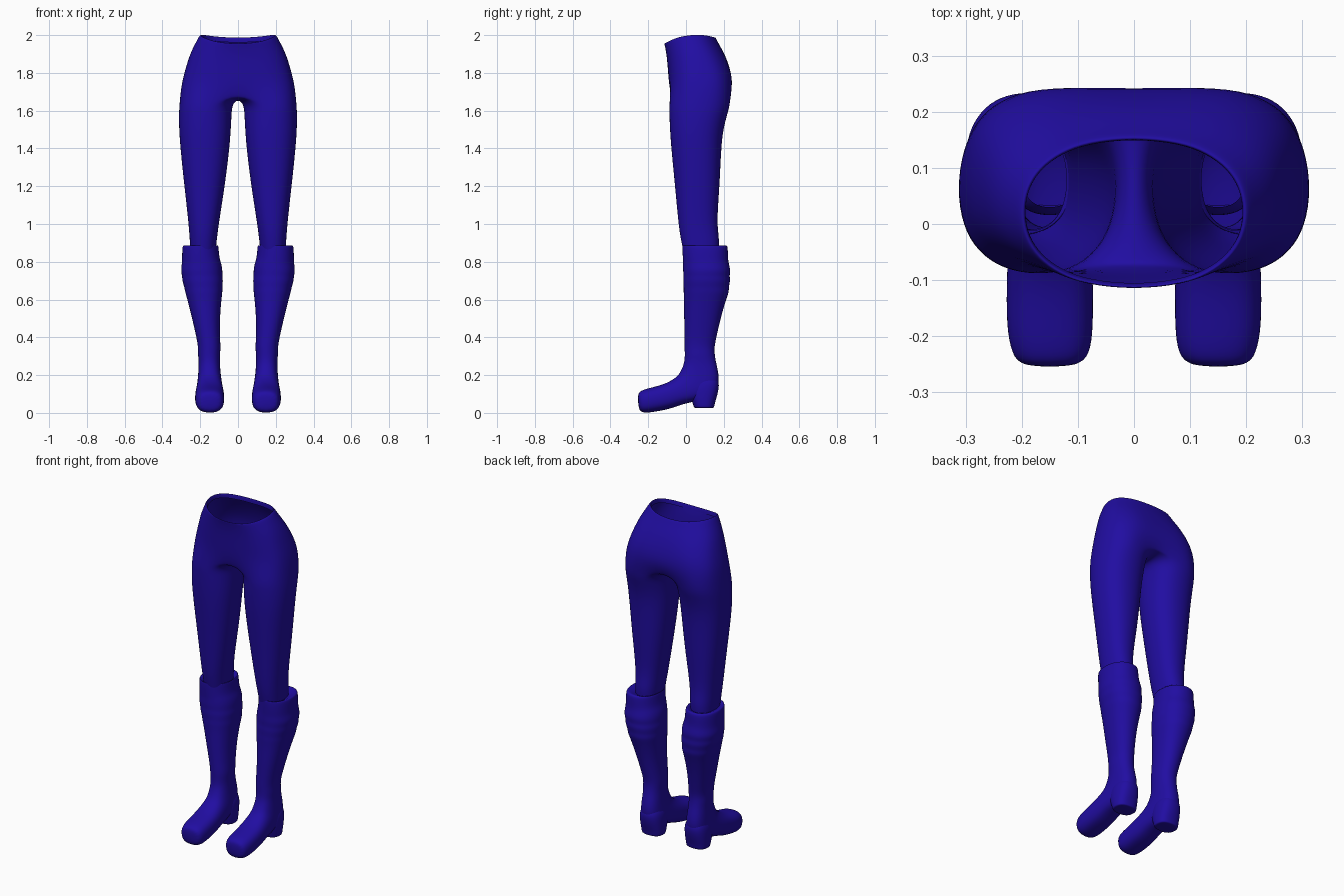
import bpy, bmesh, math

N = 16
blue = bpy.data.materials.new("dark_blue")
blue.diffuse_color = (0.015, 0.004, 0.36, 1)


def spow(v, p):
    return math.copysign(abs(v) ** p, v)


def ring(bm, x0, x1, front, back, p=0.9):
    """Closed ring from x0 to x1, between a front and a back (y, z) point."""
    g = 1.02  # makes up for subdivision shrink
    out = []
    for i in range(N):
        a = 2 * math.pi * i / N
        s, t = spow(math.sin(a), p) * g, spow(math.cos(a), p) * g
        out.append(bm.verts.new(((x0 + x1) / 2 + (x1 - x0) / 2 * s,
                                 (front[0] + back[0]) / 2 + (front[0] - back[0]) / 2 * t,
                                 (front[1] + back[1]) / 2 + (front[1] - back[1]) / 2 * t)))
    return out


def bridge(bm, a, b, closed=True):
    n = len(a)
    for i in range(n if closed else n - 1):
        j = (i + 1) % n
        bm.faces.new((a[i], a[j], b[j], b[i]))


def loft(bm, rings):
    for a, b in zip(rings, rings[1:]):
        bridge(bm, a, b)


def finish(bm, name):
    bmesh.ops.recalc_face_normals(bm, faces=bm.faces)
    for f in bm.faces:
        f.smooth = True
    me = bpy.data.meshes.new(name)
    bm.to_mesh(me)
    bm.free()
    me.materials.append(blue)
    ob = bpy.data.objects.new(name, me)
    bpy.context.collection.objects.link(ob)
    mir = ob.modifiers.new("mirror", 'MIRROR')
    mir.use_clip = True
    sub = ob.modifiers.new("smooth", 'SUBSURF')
    sub.levels = sub.render_levels = 2
    return ob


# trousers: leg rings (z, inner x, outer x, front y, back y)
bm = bmesh.new()
legs = [(0.84, .12, .25, -.01, .17), (0.92, .112, .256, -.028, .178),
        (1.0, .102, .261, -.04, .162), (1.2, .07, .284, -.058, .178),
        (1.4, .045, .305, -.078, .186), (1.5, .038, .312, -.085, .197),
        (1.58, .034, .313, -.088, .218), (1.635, .030, .310, -.089, .235)]
rings = [ring(bm, x0, x1, (yf, z), (yb, z), .88) for z, x0, x1, yf, yb in legs]
loft(bm, rings)
top = rings[-1]

# crotch strip along the middle
inner = [top[i % N] for i in range(8, N + 1)]
mid = []
for k, v in enumerate(inner):
    c = math.cos(math.pi * k / 8)
    mid.append(bm.verts.new((0, 0.07 + (v.co.y - 0.07) * 0.85, 1.66 + 0.03 * c * c)))
bridge(bm, inner, mid, False)

# hips and waist: half rings (front z, back z, side lift, half width, front y, back y, squareness)
prev = [mid[-1]] + top[:9] + [mid[0]]
hips = [(1.74, 1.74, 0, .298, -.093, .259, .7), (1.82, 1.82, 0, .277, -.099, .246, .75),
        (1.89, 1.90, .01, .252, -.105, .208, .82), (1.94, 1.96, .02, .218, -.114, .172, .88),
        (1.955, 1.987, .03, .202, -.119, .16, .9), (1.955, 1.987, .03, .193, -.112, .152, .9),
        (1.93, 1.96, .03, .193, -.108, .152, .9)]
for zf, zb, lift, w, yf, yb, p in hips:
    row = []
    for deg in [0] + [22 + 17 * j for j in range(9)] + [180]:
        a = math.radians(deg)
        s, c = math.sin(a), math.cos(a)
        dent = -0.012 if deg == 180 and zb < 1.85 else 0
        row.append(bm.verts.new((0 if deg in (0, 180) else w * 1.015 * spow(s, p),
                                 (yf + yb) / 2 + (yf - yb) / 2 * spow(c, p) + dent,
                                 (zf + zb) / 2 + (zf - zb) / 2 * c + lift * s * s)))
    bridge(bm, prev, row, False)
    prev = row
finish(bm, "trousers")

# boots: inner x, outer x, front (y, z), back (y, z); shaft folds then foot
bm = bmesh.new()
shaft = [(.12, .25, -.012, .17, .87), (.106, .288, -.018, .213, .892), (.103, .295, -.02, .222, .88),
         (.099, .296, -.017, .222, .82), (.088, .297, -.015, .227, .79), (.082, .303, -.016, .236, .755),
         (.083, .296, -.013, .230, .725), (.079, .295, -.015, .235, .70), (.083, .284, -.012, .226, .665),
         (.082, .28, -.013, .228, .64), (.088, .268, -.01, .212, .60), (.096, .243, -.01, .183, .50),
         (.096, .222, -.008, .163, .41), (.092, .211, -.008, .15, .35), (.095, .212, -.006, .152, .31),
         (.096, .208, -.008, .158, .27)]
rings = [ring(bm, x0, x1, (yf, z), (yb, z)) for x0, x1, yf, yb, z in shaft]
foot = [(.093, .21, (-.02, .235), (.178, .19)), (.085, .215, (-.035, .207), (.165, .10)),
        (.08, .22, (-.055, .185), (.06, .062)), (.075, .225, (-.10, .158), (-.01, .05)),
        (.073, .227, (-.15, .142), (-.08, .022)), (.073, .227, (-.20, .13), (-.165, .006)),
        (.078, .218, (-.238, .118), (-.225, -.002)), (.10, .20, (-.257, .10), (-.252, .015))]
rings += [ring(bm, x0, x1, f, b, .78) for x0, x1, f, b in foot]
loft(bm, rings)
bm.faces.new(rings[-1])
finish(bm, "boots")

# heel blocks
bm = bmesh.new()
heel = [(.10, .20, .03, .16, .19), (.083, .217, .015, .178, .16), (.08, .22, .015, .168, .10),
        (.08, .218, .035, .153, .055), (.083, .215, .042, .149, .03), (.088, .21, .046, .145, .025)]
rings = [ring(bm, x0, x1, (yf, z), (yb, z), .8) for x0, x1, yf, yb, z in heel]
loft(bm, rings)
bm.faces.new(rings[-1])
finish(bm, "boot_heels")
